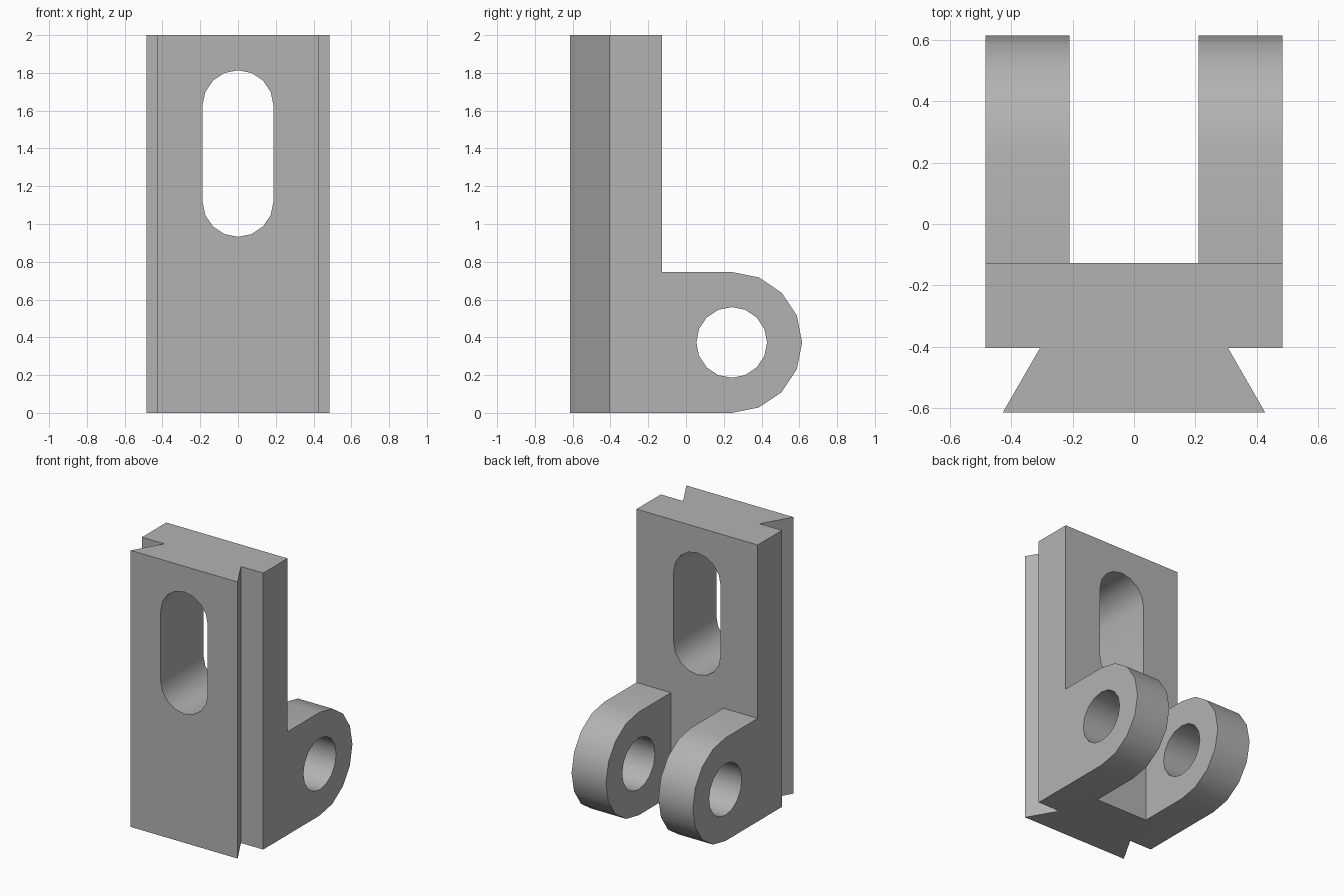
import bpy, bmesh, math
from mathutils import Vector

cube = bpy.data.objects.get("Cube")
if cube:
    bpy.data.objects.remove(cube, do_unlink=True)

grey = bpy.data.materials.new("plain grey")
grey.use_nodes = True
colour = (0.45, 0.45, 0.45, 1)
grey.diffuse_color = colour
grey.node_tree.nodes["Principled BSDF"].inputs["Base Color"].default_value = colour


def prism(name, points, sweep):
    """Extrude a closed outline of 3D points along the sweep vector."""
    bm = bmesh.new()
    face = bm.faces.new([bm.verts.new(p) for p in points])
    new = bmesh.ops.extrude_face_region(bm, geom=[face])["geom"]
    verts = [v for v in new if isinstance(v, bmesh.types.BMVert)]
    bmesh.ops.translate(bm, verts=verts, vec=Vector(sweep))
    bmesh.ops.recalc_face_normals(bm, faces=bm.faces)
    mesh = bpy.data.meshes.new(name)
    bm.to_mesh(mesh)
    bm.free()
    mesh.materials.append(grey)
    ob = bpy.data.objects.new(name, mesh)
    bpy.context.collection.objects.link(ob)
    return ob


def arc(cx, cy, r, start, end, steps):
    angles = [math.radians(start + (end - start) * i / steps) for i in range(steps + 1)]
    return [(cx + r * math.cos(a), cy + r * math.sin(a)) for a in angles]


def combine(target, tool, operation):
    mod = target.modifiers.new(operation.lower(), 'BOOLEAN')
    mod.operation, mod.solver, mod.object = operation, 'EXACT', tool
    bpy.context.view_layer.objects.active = target
    bpy.ops.object.modifier_apply(modifier=mod.name)
    bpy.data.objects.remove(tool, do_unlink=True)


W, FRONT, STEP, BACK = 0.485, -0.615, -0.405, -0.127
LUG_Y, LUG_Z, LUG_R, LUG_IN = 0.242, 0.373, 0.373, 0.21

# Upright plate with a dovetail rail along its front
half = [(0.428, FRONT), (0.307, STEP), (W, STEP), (W, BACK)]
outline = half + [(-x, y) for x, y in reversed(half)]
bracket = prism("dovetail_bracket", [(x, y, 0) for x, y in outline], (0, 0, 2))

# Rounded slot through the plate
slot = arc(0, 1.626, 0.188, 0, 180, 8) + arc(0, 1.12, 0.188, 180, 360, 8)
combine(bracket, prism("slot_cutter", [(x, -1, z) for x, z in slot], (0, 2, 0)), 'DIFFERENCE')

# Pair of rounded lugs at the back, each with a pin hole
lug = [(-0.3, 0)] + arc(LUG_Y, LUG_Z, LUG_R, -90, 90, 8) + [(-0.3, 2 * LUG_R)]
for x in (-W, LUG_IN):
    part = prism("lug", [(x, y, z) for y, z in lug], (W - LUG_IN, 0, 0))
    combine(bracket, part, 'UNION')
hole = arc(LUG_Y, LUG_Z, 0.187, 0, 360, 16)[:-1]
combine(bracket, prism("pin_hole_cutter", [(-1, y, z) for y, z in hole], (2, 0, 0)), 'DIFFERENCE')

# Merge split flat faces, then smooth only the curved walls
bm = bmesh.new()
bm.from_mesh(bracket.data)
bmesh.ops.remove_doubles(bm, verts=bm.verts, dist=0.0001)
bmesh.ops.dissolve_limit(bm, angle_limit=0.01, verts=bm.verts, edges=bm.edges)
bm.to_mesh(bracket.data)
bm.free()
bpy.ops.object.select_all(action='DESELECT')
bracket.select_set(True)
bpy.context.view_layer.objects.active = bracket
bpy.ops.object.shade_smooth_by_angle(angle=math.radians(30))
